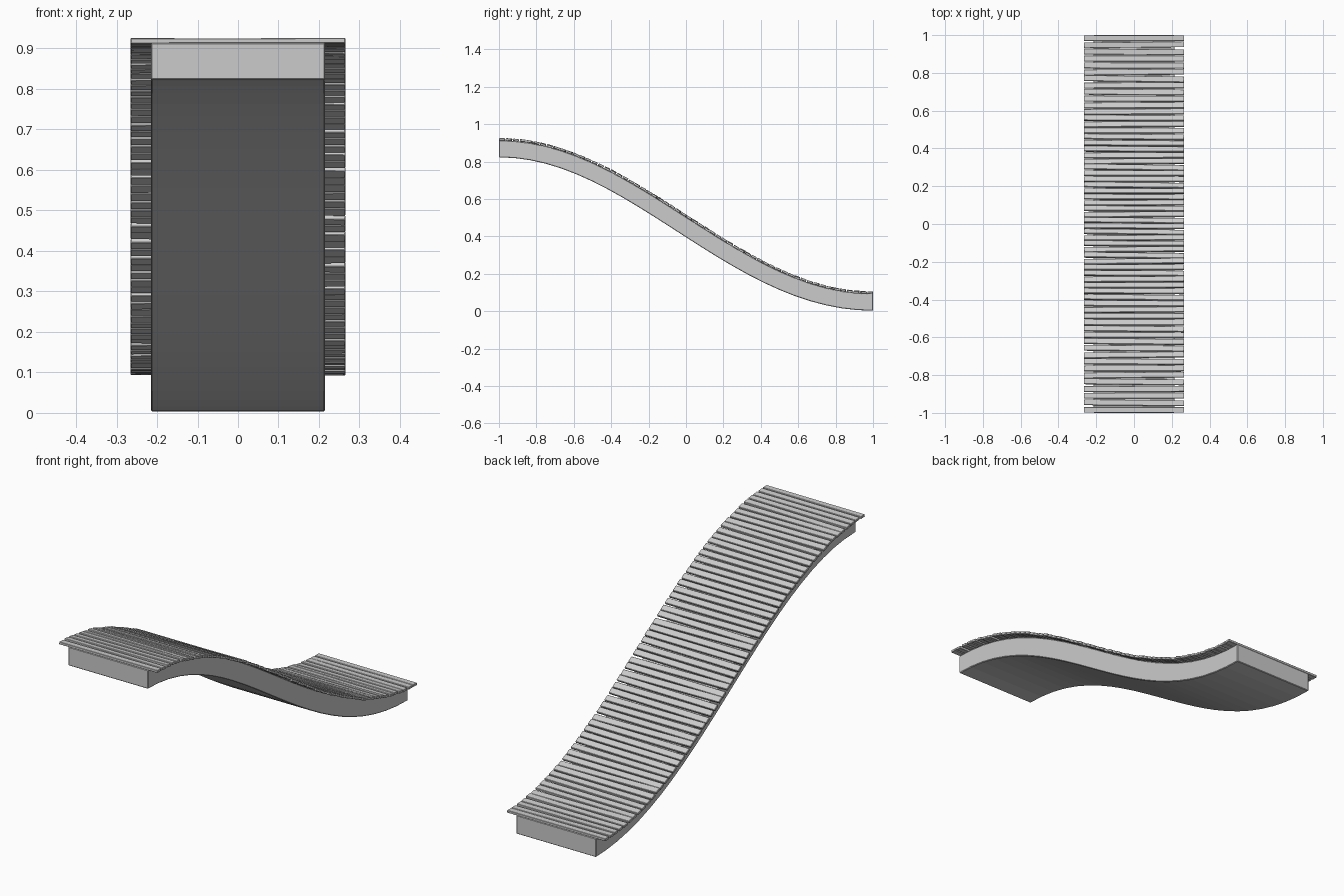
import bpy, bmesh, math, random
from mathutils import Matrix, Vector

if "Cube" in bpy.data.objects:
    bpy.data.objects.remove(bpy.data.objects["Cube"])

random.seed(7)
HALF_BEAM, HALF_PLANK = 0.215, 0.265


def top(y):
    # height of the beam's upper surface
    return 0.504 - 0.41 * math.sin(y * math.pi / 2)


def slope(y):
    return math.atan(-0.41 * math.pi / 2 * math.cos(y * math.pi / 2))


def finish(bm, name):
    bmesh.ops.recalc_face_normals(bm, faces=bm.faces)
    mesh = bpy.data.meshes.new(name)
    bm.to_mesh(mesh)
    bm.free()
    ob = bpy.data.objects.new(name, mesh)
    bpy.context.collection.objects.link(ob)
    return ob


# S-curved support beam: side profile extruded across x
ys = [-1 + 2 * i / 24 for i in range(25)]
upper = [(y, top(y)) for y in ys]
lower = [(y, top(y) - 0.091 / math.cos(slope(y))) for y in ys]
bm = bmesh.new()
rows = [[bm.verts.new((x, *p)) for p in (u, l) for x in (-HALF_BEAM, HALF_BEAM)]
        for u, l in zip(upper, lower)]
for a, b in zip(rows, rows[1:]):
    for i, j in ((0, 1), (1, 3), (3, 2), (2, 0)):
        bm.faces.new((a[i], a[j], b[j], b[i]))
for r in (rows[0], rows[-1]):
    bm.faces.new((r[0], r[1], r[3], r[2]))
beam = finish(bm, "curved_beam")
bev = beam.modifiers.new("edge_bevel", 'BEVEL')
bev.width = 0.003
bev.limit_method = 'ANGLE'
bev.angle_limit = math.radians(50)

# spacing of planks along the arc length of the curve
N = 60
samples = [-0.984 + 1.968 * i / 1000 for i in range(1001)]
arc = [0.0]
for a, b in zip(samples, samples[1:]):
    arc.append(arc[-1] + math.hypot(b - a, top(b) - top(a)))

# deck planks, each slightly crooked
bm = bmesh.new()
pitch = arc[-1] / (N - 1)
k = 0
for n in range(N):
    while k < 1000 and arc[k] < n * pitch - 1e-6:
        k += 1
    y = samples[k]
    end = n in (0, N - 1)
    yaw = 0 if end else random.uniform(-0.014, 0.014)
    roll = random.uniform(-0.008, 0.008)
    twist = 0 if end else random.uniform(-0.07, 0.07)
    a = slope(y)
    centre = Vector((0, y, top(y))) + Vector((0, -math.sin(a), math.cos(a))) * 0.005
    m = (Matrix.Translation(centre) @ Matrix.Rotation(a + twist, 4, 'X')
         @ Matrix.Rotation(roll, 4, 'Y') @ Matrix.Rotation(yaw, 4, 'Z')
         @ Matrix.Diagonal((2 * HALF_PLANK, 0.030, 0.012, 1)))
    bmesh.ops.create_cube(bm, size=1, matrix=m)
planks = finish(bm, "deck_planks")
bev = planks.modifiers.new("edge_bevel", 'BEVEL')
bev.width = 0.0015
